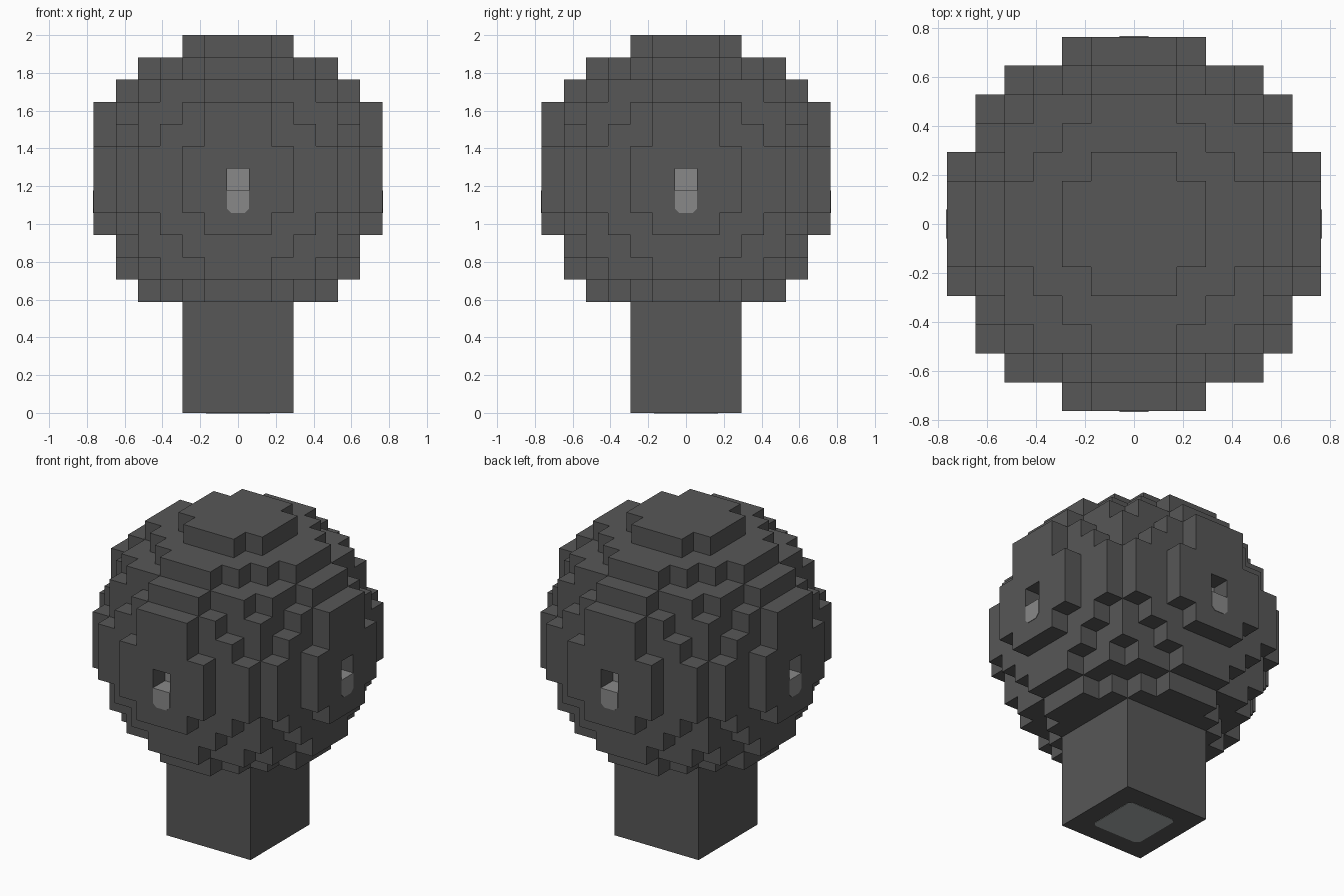
import bpy
import bmesh
from math import radians
from mathutils import Matrix, Vector

if "Cube" in bpy.data.objects:
    bpy.data.objects.remove(bpy.data.objects["Cube"], do_unlink=True)

V = 2 / 17          # size of one block
CENTRE = 10.5 * V   # height of the ball's middle


def make_material(name, colour):
    mat = bpy.data.materials.new(name)
    mat.use_nodes = True
    mat.diffuse_color = (*colour, 1)
    mat.node_tree.nodes["Principled BSDF"].inputs["Base Color"].default_value = (*colour, 1)
    return mat


dark = make_material("dark grey", (0.095, 0.095, 0.095))
light = make_material("light grey", (0.25, 0.25, 0.25))
pale = make_material("pale grey", (0.41, 0.44, 0.43))


def make_object(name, bm, *materials):
    mesh = bpy.data.meshes.new(name)
    bm.to_mesh(mesh)
    bm.free()
    for mat in materials:
        mesh.materials.append(mat)
    obj = bpy.data.objects.new(name, mesh)
    bpy.context.scene.collection.objects.link(obj)
    return obj


def plate(name, outline, thickness, matrix, mat):
    """Thin slab from a flat outline, pushed along its local +z."""
    bm = bmesh.new()
    face = bm.faces.new([bm.verts.new((x, y, 0)) for x, y in outline])
    grown = bmesh.ops.extrude_face_region(bm, geom=[face])["geom"]
    bmesh.ops.translate(bm, vec=(0, 0, thickness),
                        verts=[g for g in grown if isinstance(g, bmesh.types.BMVert)])
    bmesh.ops.recalc_face_normals(bm, faces=bm.faces)
    bm.transform(matrix)
    return make_object(name, bm, mat)


# Blocky ball: every block within the radius, plus a raised strip on each side
span = range(-6, 7)
cells = {(i, j, k) for i in span for j in span for k in span
         if i * i + j * j + k * k <= 42 and k > -6}
for s in (-6, 6):
    for t in (-1, 0, 1):
        cells |= {(s, t, 3), (t, s, 3)}

# One-block recess in the middle of each side
recesses = {(6, 0, 0), (-6, 0, 0), (0, 6, 0), (0, -6, 0)}
cells -= recesses

bm = bmesh.new()
for cell in cells:
    for axis in range(3):
        for sign in (-1, 1):
            step = [0, 0, 0]
            step[axis] = sign
            beside = tuple(c + d for c, d in zip(cell, step))
            if beside in cells:
                continue
            n = Vector(step)
            u = Vector((n.y, n.z, n.x))
            w = n.cross(u)
            mid = Vector(cell) + n / 2
            corners = [mid + (a * u + b * w) / 2
                       for a, b in ((-1, -1), (1, -1), (1, 1), (-1, 1))]
            face = bm.faces.new([bm.verts.new(c * V) for c in corners])
            # Recess floor and back wall are light
            outward = n.dot(Vector(beside)) > 0
            if beside in recesses and (outward or step[2] == 1):
                face.material_index = 1
bmesh.ops.remove_doubles(bm, verts=bm.verts, dist=V / 100)
bmesh.ops.dissolve_limit(bm, angle_limit=radians(1), verts=bm.verts,
                         edges=bm.edges, delimit={"MATERIAL"})
ball = make_object("blocky_ball", bm, dark, light)
ball.location.z = CENTRE

# Square neck
bm = bmesh.new()
bmesh.ops.create_cube(bm, size=5 * V)
neck = make_object("neck", bm, dark)
neck.location.z = 2.5 * V

# Light plate with clipped lower corners below each recess
h, c = V / 2, V * 0.2
tongue = [(-h, h), (-h, c - h), (c - h, -h), (h - c, -h), (h, c - h), (h, h)]
for turn, side in enumerate(("front", "left", "back", "right")):
    place = (Matrix.Rotation(radians(90 * turn), 4, "Z")
             @ Matrix.Translation((0, -6.5 * V, CENTRE - V))
             @ Matrix.Rotation(radians(90), 4, "X"))
    plate(side + "_recess_plate", tongue, 0.003, place, light)

# Pale square with clipped corners under the neck
r, q = 1.45 * V, 1.25 * V
square = [(-q, -r), (q, -r), (r, -q), (r, q), (q, r), (-q, r), (-r, q), (-r, -q)]
plate("neck_base_plate", square, 0.003, Matrix.Translation((0, 0, -0.002)), pale)
